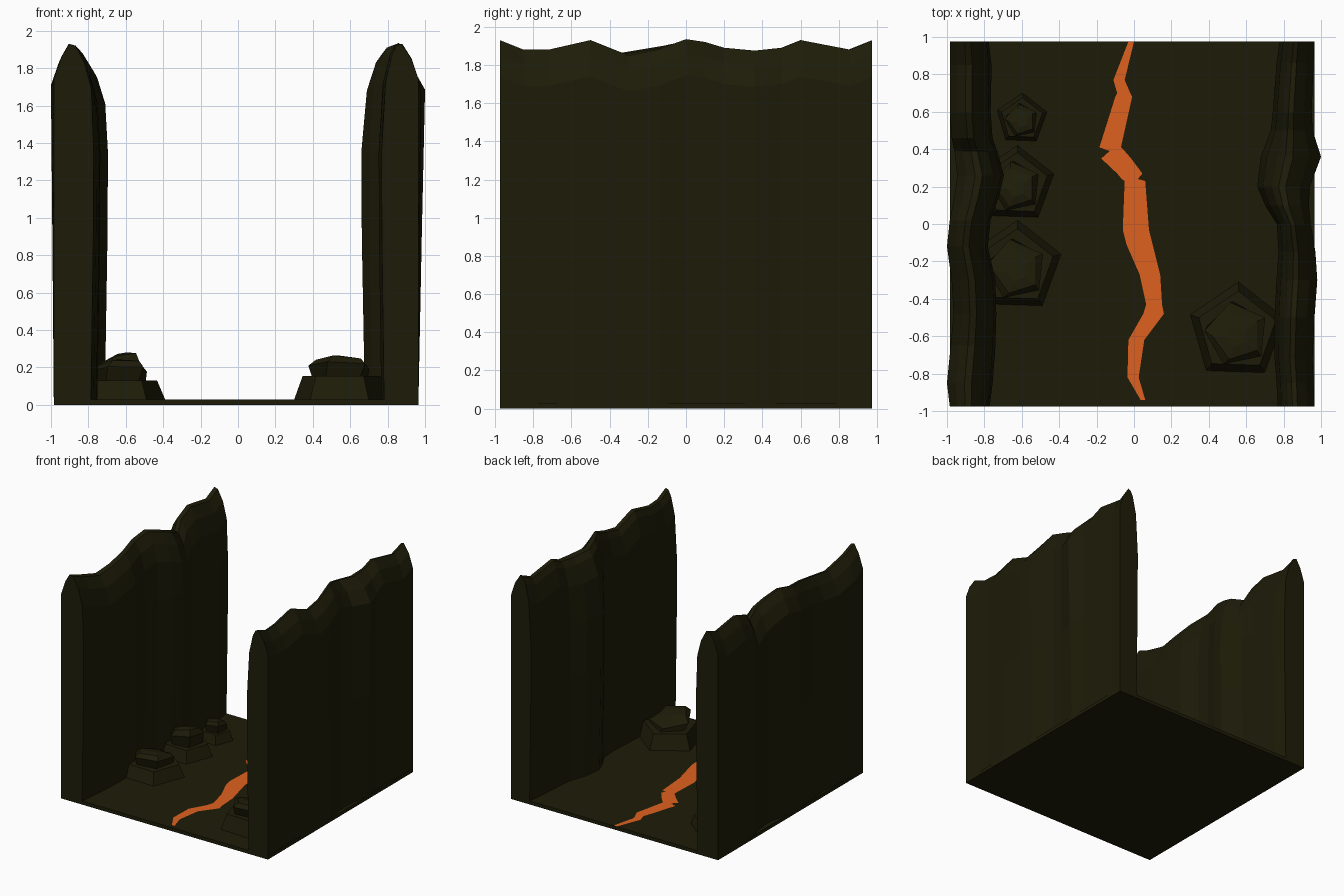
import bpy
import bmesh
from math import sin, cos, radians

cube = bpy.data.objects.get("Cube")
if cube:
    bpy.data.objects.remove(cube, do_unlink=True)


def make_material(name, color):
    mat = bpy.data.materials.new(name)
    mat.use_nodes = True
    mat.diffuse_color = color
    shader = mat.node_tree.nodes["Principled BSDF"]
    shader.inputs["Base Color"].default_value = color
    shader.inputs["Roughness"].default_value = 0.9
    return mat


stone = make_material("dark_olive_stone", (0.0125, 0.0115, 0.0025, 1))
lava = make_material("orange_lava", (0.74, 0.12, 0.014, 1))


def loft(name, rings, mat, closed=True):
    """Bridge equal rings of points; closed rings also get end caps."""
    bm = bmesh.new()
    rows = [[bm.verts.new(point) for point in ring] for ring in rings]
    count = len(rows[0])
    for low, high in zip(rows, rows[1:]):
        for i in range(count if closed else count - 1):
            j = (i + 1) % count
            bm.faces.new((low[i], low[j], high[j], high[i]))
    if closed:
        bm.faces.new(rows[0])
        bm.faces.new(rows[-1])
    bmesh.ops.recalc_face_normals(bm, faces=bm.faces)
    mesh = bpy.data.meshes.new(name)
    bm.to_mesh(mesh)
    bm.free()
    mesh.materials.append(mat)
    obj = bpy.data.objects.new(name, mesh)
    bpy.context.collection.objects.link(obj)
    return obj


# Floor slab
half, left_edge, right_edge, floor_top = 0.975, -0.985, 0.965, 0.03
outline = [(left_edge, -half), (right_edge, -half), (right_edge, half), (left_edge, half)]
loft("floor", [[(x, y, z) for x, y in outline] for z in (0, floor_top)], stone)


# Canyon walls: a ridge section swept along the floor; its foot stays on the slab
def wall_section(edge, cap, y, outer, inner, crest):
    shoulder = crest - 0.19
    width = inner - outer
    foot = min(edge, outer, key=abs)
    points = [(foot, y, floor_top), ((foot + outer) / 2, y, 0.9), (outer, y, shoulder)]
    points += [(outer + width * across, y, crest - drop) for across, drop in cap]
    points += [(outer + width * across, y, z) for across, z in ((1.04, 1.35), (1.03, 0.9))]
    return points + [(inner - width * 0.03, y, floor_top)]


# Cap outlines: fraction across the wall, drop below the crest
left_cap = [(0.2, 0.07), (0.4, 0), (0.56, 0.01), (0.8, 0.1), (0.98, 0.24)]
right_cap = [(0.2, 0.08), (0.48, 0), (0.62, 0.01), (0.75, 0.06), (0.93, 0.21)]

# Each station: y, outer x, inner x, crest height
left_wall = [
    (-half, -0.985, -0.78, 1.93), (-0.85, -1, -0.765, 1.88), (-0.65, -0.98, -0.75, 1.82),
    (-0.48, -0.965, -0.745, 1.84), (-0.3, -0.975, -0.75, 1.87), (-0.12, -1, -0.79, 1.9),
    (0.02, -0.985, -0.775, 1.93), (0.15, -0.96, -0.73, 1.89), (0.26, -0.945, -0.705, 1.85),
    (0.39, -0.96, -0.74, 1.79), (0.46, -0.975, -0.765, 1.87), (0.6, -0.985, -0.775, 1.92),
    (0.85, -0.985, -0.77, 1.88), (half, -0.985, -0.785, 1.93),
]
right_wall = [
    (-half, 0.965, 0.775, 1.93), (-0.85, 0.96, 0.77, 1.88), (-0.72, 0.955, 0.76, 1.88),
    (-0.5, 0.965, 0.76, 1.93), (-0.3, 0.98, 0.77, 1.85), (-0.15, 0.97, 0.78, 1.88),
    (0, 0.945, 0.77, 1.935), (0.1, 0.935, 0.71, 1.92), (0.2, 0.94, 0.67, 1.89),
    (0.36, 1, 0.69, 1.875), (0.5, 0.955, 0.74, 1.89), (0.6, 0.95, 0.75, 1.93),
    (0.86, 0.96, 0.77, 1.88), (half, 0.965, 0.785, 1.93),
]
for name, edge, cap, stations in (
    ("left_wall", left_edge, left_cap, left_wall),
    ("right_wall", right_edge, right_cap, right_wall),
):
    loft(name, [wall_section(edge, cap, *station) for station in stations], stone)


# Rocks: a five-sided plinth with a cap tilted forward over its front
def rock(name, x, y, radius, height, rise, lean):
    rings = []
    for scale, lift, twist in (
        (1, -1, 0), (0.82, 0, 0), (0.6, 0, 8), (0.66, 0.55, 14), (0.5, 0.85, 20), (0.22, 1, 20),
    ):
        ring = []
        for side in range(5):
            angle = radians(88 + twist + 72 * side)
            dx = radius * scale * cos(angle)
            dy = radius * scale * sin(angle)
            if lift < 0:
                z = floor_top
            else:
                z = height + lift * (rise + lean * dx - 0.25 * dy)
            ring.append((x + dx, y + dy - 0.1 * radius * max(lift, 0), z))
        rings.append(ring)
    loft(name, rings, stone)


rock("right_rock", 0.55, -0.575, 0.265, 0.155, 0.095, -0.05)
rock("left_front_rock", -0.63, -0.23, 0.25, 0.13, 0.1, 0.05)
rock("left_middle_rock", -0.63, 0.21, 0.21, 0.13, 0.135, 0.25)
rock("left_back_rock", -0.6, 0.56, 0.14, 0.11, 0.09, 0.1)

# Lava crack: a flat jagged ribbon on the floor; each step: y, left x, right x
crack = [
    (half, -0.03, 0), (0.77, -0.11, -0.05), (0.7, -0.09, -0.02), (0.68, -0.1, -0.01),
    (0.41, -0.185, -0.07), (0.39, -0.13, -0.05), (0.35, -0.175, -0.015), (0.27, -0.09, 0.045),
    (0.24, -0.065, 0.02), (0.23, -0.05, 0.06), (-0.03, -0.06, 0.08), (-0.11, -0.04, 0.1),
    (-0.27, 0.03, 0.14), (-0.43, 0.065, 0.15), (-0.48, 0.05, 0.16), (-0.62, -0.03, 0.055),
    (-0.82, -0.035, 0.025), (-0.94, 0.035, 0.06),
]
depth = floor_top + 0.002
ribbon = loft("lava_crack", [[(a, y, depth), (b, y, depth)] for y, a, b in crack], lava, closed=False)
if ribbon.data.polygons[0].normal.z < 0:
    ribbon.data.flip_normals()
